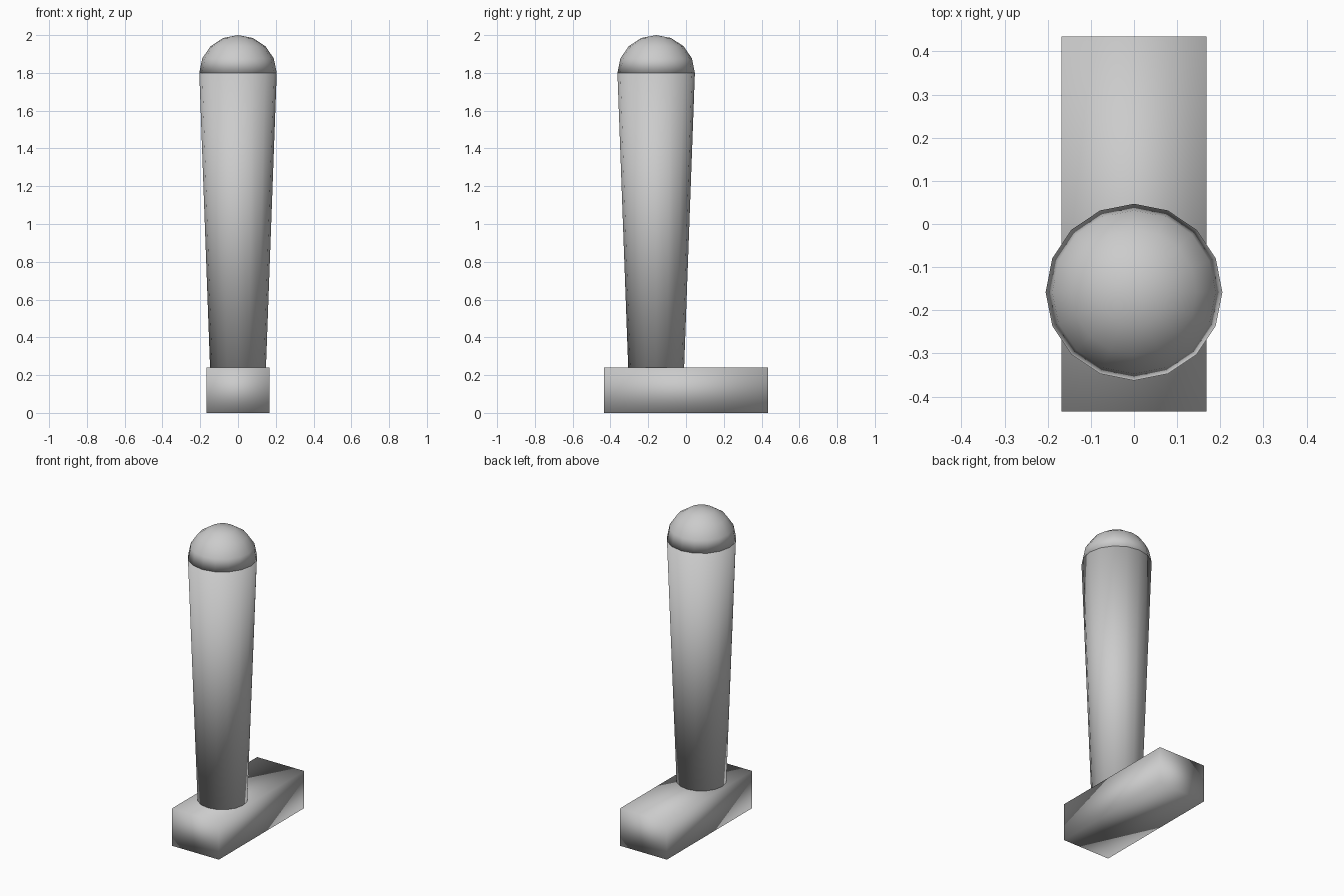
import bpy, bmesh, math
from mathutils import Matrix, Vector

if "Cube" in bpy.data.objects:
    bpy.data.objects.remove(bpy.data.objects["Cube"])

grey = bpy.data.materials.new("plain grey")
grey.diffuse_color = (0.6, 0.6, 0.6, 1)
grey.use_nodes = True
grey.node_tree.nodes["Principled BSDF"].inputs["Base Color"].default_value = grey.diffuse_color

LEG_Y, SIDES, TOP_R = -0.158, 16, 0.205


def finish(name, bm):
    """Turn a bmesh into a smooth-shaded grey object."""
    bmesh.ops.recalc_face_normals(bm, faces=bm.faces)
    for f in bm.faces:
        f.smooth = True
    mesh = bpy.data.meshes.new(name)
    bm.to_mesh(mesh)
    bm.free()
    mesh.materials.append(grey)
    obj = bpy.data.objects.new(name, mesh)
    bpy.context.collection.objects.link(obj)


# Foot: a plain block whose corners share smoothed normals
bm = bmesh.new()
bmesh.ops.create_cube(bm, size=1, matrix=Matrix.Translation((0, 0, 0.12))
                      @ Matrix.Diagonal((0.336, 0.87, 0.24, 1)))
finish("foot", bm)

# Leg: tapered post, wider at the top
bm = bmesh.new()
bmesh.ops.create_cone(bm, cap_ends=True, segments=SIDES, radius1=0.148, radius2=TOP_R,
                      depth=1.56, matrix=Matrix.Translation((0, LEG_Y, 1.02)))
finish("leg", bm)

# Rounded top: upper half of a sphere, closed underneath
bm = bmesh.new()
bmesh.ops.create_uvsphere(bm, u_segments=SIDES, v_segments=8, radius=1)
bmesh.ops.bisect_plane(bm, geom=bm.verts[:] + bm.edges[:] + bm.faces[:], dist=1e-4,
                       plane_co=(0, 0, 0), plane_no=(0, 0, 1), clear_inner=True)
bmesh.ops.holes_fill(bm, edges=[e for e in bm.edges if e.is_boundary], sides=0)
bmesh.ops.transform(bm, verts=bm.verts, matrix=Matrix.Translation((0, LEG_Y, 1.8))
                    @ Matrix.Diagonal((TOP_R, TOP_R, 0.2, 1)))
finish("rounded_top", bm)
